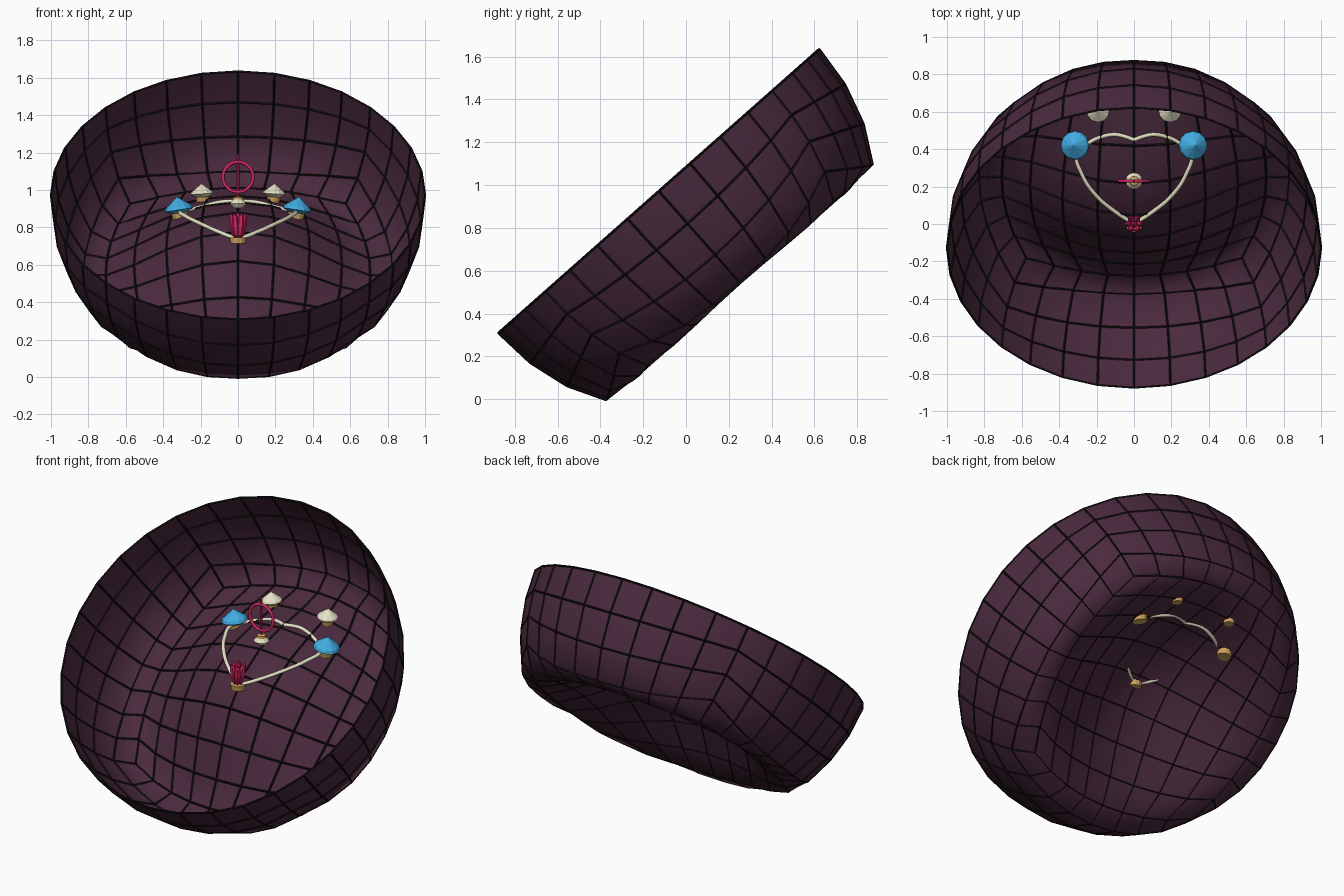
import bpy, bmesh, math
from mathutils import Matrix, Vector

if "Cube" in bpy.data.objects:
    bpy.data.objects.remove(bpy.data.objects["Cube"])


def material(name, srgb):
    m = bpy.data.materials.new(name)
    m.diffuse_color = [((c / 255 + 0.055) / 1.055) ** 2.4 for c in srgb] + [1]
    m.use_nodes = True
    m.node_tree.nodes["Principled BSDF"].inputs["Base Color"].default_value = m.diffuse_color
    return m


PLUM = material("dark plum", (74, 42, 62))
BLACK = material("black", (20, 14, 18))
CREAM = material("cream", (230, 226, 198))
BLUE = material("sky blue", (66, 172, 226))
PINK = material("crimson pink", (214, 38, 98))
GOLD = material("gold", (206, 164, 92))


def add_object(name, bm, mat, matrix=Matrix(), smooth=False):
    me = bpy.data.meshes.new(name)
    bm.to_mesh(me)
    bm.free()
    me.materials.append(mat)
    for p in me.polygons:
        p.use_smooth = smooth
    ob = bpy.data.objects.new(name, me)
    ob.matrix_world = matrix
    bpy.context.collection.objects.link(ob)
    return ob


def lathe(name, profile, mat, matrix, sides=12):
    """Revolve (radius, height) points about z."""
    bm = bmesh.new()
    pts = [bm.verts.new((r, 0, z)) for r, z in profile]
    edges = [bm.edges.new(pair) for pair in zip(pts, pts[1:])]
    bmesh.ops.spin(bm, geom=pts + edges, cent=(0, 0, 0), axis=(0, 0, 1),
                   angle=2 * math.pi, steps=sides, use_merge=True)
    bmesh.ops.remove_doubles(bm, verts=bm.verts, dist=1e-4)
    bmesh.ops.recalc_face_normals(bm, faces=bm.faces)
    return add_object(name, bm, mat, matrix)


def tube(name, points, radius, mat, cyclic=False):
    cu = bpy.data.curves.new(name, 'CURVE')
    cu.dimensions = '3D'
    cu.bevel_depth, cu.bevel_resolution = radius, 2
    cu.resolution_u = 6
    cu.use_fill_caps = True
    sp = cu.splines.new('BEZIER')
    sp.bezier_points.add(len(points) - 1)
    for b, p in zip(sp.bezier_points, points):
        b.co = p
        b.handle_left_type = b.handle_right_type = 'AUTO'
    sp.use_cyclic_u = cyclic
    cu.materials.append(mat)
    ob = bpy.data.objects.new(name, cu)
    bpy.context.collection.objects.link(ob)
    return ob


# Tilted open shell: lower half of a quad sphere with a dimpled underside
def half_shell():
    bm = bmesh.new()
    bmesh.ops.create_cube(bm, size=2)
    bmesh.ops.subdivide_edges(bm, edges=bm.edges[:], cuts=7, use_grid_fill=True)
    bmesh.ops.delete(bm, geom=[v for v in bm.verts if v.co.z > 0.01], context='VERTS')
    for v in bm.verts:
        v.co = Vector([math.tan(c * math.pi / 4) for c in v.co]).normalized()
        r2 = v.co.x ** 2 + v.co.y ** 2
        v.co.z *= min(0.26 + 1.1 * r2, 1.04)
    bmesh.ops.recalc_face_normals(bm, faces=bm.faces)
    return bm


tilt = Matrix.Translation((0, -0.125, 0.97)) @ Matrix.Rotation(math.radians(41.5), 4, 'X')
add_object("shell", half_shell(), PLUM, tilt, smooth=True)

# Black grid lines following the shell edges, raised slightly to the inside
grid = add_object("shell_grid_lines", half_shell(), BLACK,
                  tilt @ Matrix.Translation((0, 0, 0.003)))
mod = grid.modifiers.new("wire", 'WIREFRAME')
mod.thickness = 0.012
mod.offset = 0
mod.use_boundary = True

# Heart-shaped cord, one half per side
for s, side in ((1, "right"), (-1, "left")):
    half = [(0, 0, .735), (.1, .065, .775), (.2, .15, .82), (.28, .27, .86),
            (.305, .38, .885), (.24, .435, .9), (.17, .467, .918),
            (.1, .478, .935), (.05, .468, .94), (0, .45, .94)]
    tube("heart_cord_" + side, [(s * x, y, z) for x, y, z in half], 0.011, CREAM)

# Blue and cream capped studs with gold feet
for s, side in ((1, "right"), (-1, "left")):
    m = Matrix.Translation((s * .31, .42, .86)) @ Matrix.Rotation(s * math.radians(9), 4, 'Y')
    lathe("blue_cap_" + side, [(0, .01), (.035, .015), (.077, .035), (.07, .052), (0, .105)], BLUE, m)
    lathe("blue_cap_foot_" + side, [(0, -.015), (.04, -.015), (.045, .018), (0, .018)], GOLD, m)
    m = Matrix.Translation((s * .19, .605, .945)) @ Matrix.Rotation(s * math.radians(4), 4, 'Y')
    lathe("cream_cap_" + side, [(0, .01), (.03, .015), (.062, .035), (.058, .045), (0, .09)], CREAM, m)
    lathe("cream_cap_foot_" + side, [(0, -.015), (.03, -.015), (.036, .018), (0, .018)], GOLD, m)

# Centre bead, gold collar, upright ring and rod
m = Matrix.Translation((0, .23, .90))
lathe("centre_bead", [(0, 0), (.025, .005), (.045, .028), (.025, .05), (0, .055)], CREAM, m)
lathe("bead_collar", [(0, .045), (.027, .045), (.025, .062), (0, .068)], GOLD, m)
ring = [(.08 * math.cos(k * math.pi / 4), .23, 1.07 + .08 * math.sin(k * math.pi / 4)) for k in range(8)]
tube("upright_ring", ring, 0.009, PINK, cyclic=True)
lathe("ring_rod", [(0, .06), (.007, .06), (.007, .29), (0, .295)], PINK, m, 8)

# Flower bud at the heart tip: leaning petals on a gold foot
m = Matrix.Translation((0, 0, .735))
lathe("bud_foot", [(0, -.02), (.04, -.02), (.045, .012), (0, .012)], GOLD, m)
petal = [(0, 0), (.012, .02), (.02, .07), (.016, .115), (0, .14)]
for k in range(6):
    pm = (m @ Matrix.Rotation(k * math.pi / 3, 4, 'Z') @ Matrix.Translation((.016, 0, .005))
          @ Matrix.Rotation(math.radians(9), 4, 'Y'))
    lathe(f"petal_{k + 1}", petal, PINK, pm, 6)
lathe("bud_core", petal, PINK, m @ Matrix.Translation((0, 0, .01)), 6)
